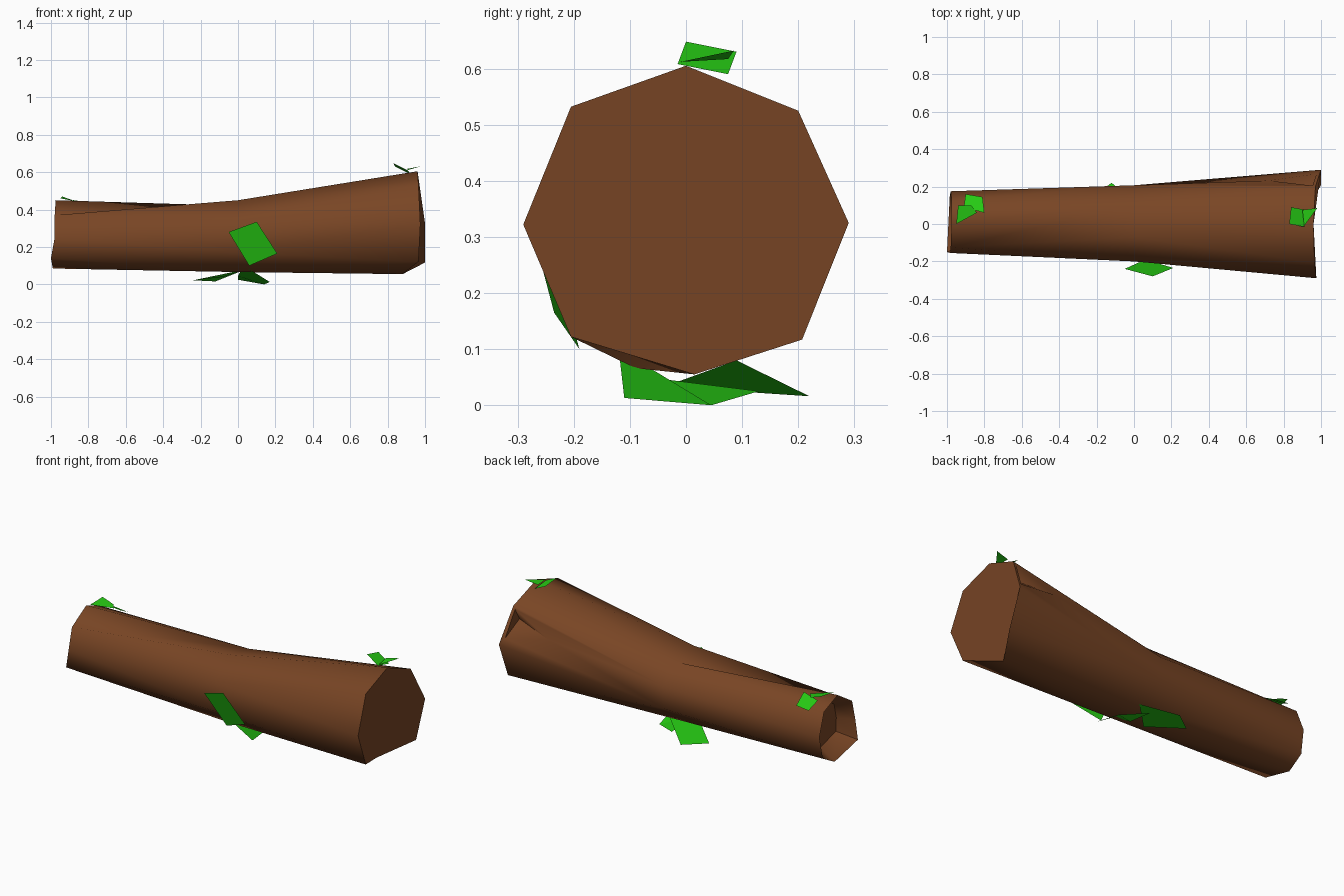
import bpy, math


def material(name, col):
    m = bpy.data.materials.new(name)
    m.diffuse_color = (*col, 1)
    return m


bark = material("bark brown", (0.19, 0.06, 0.018))
leaf_green = material("leaf green", (0.02, 0.6, 0.007))


def make(name, verts, faces, mat):
    me = bpy.data.meshes.new(name)
    me.from_pydata(verts, [], faces)
    me.materials.append(mat)
    ob = bpy.data.objects.new(name, me)
    bpy.context.collection.objects.link(ob)
    return ob


# Log sections, eight points each, from the top round via the back:
# hollow floor, narrow end, twisted waist, wide end
narrow = [(-0.975, 0.0, 0.45), (-0.975, 0.125, 0.40), (-0.98, 0.175, 0.27),
          (-0.985, 0.15, 0.14), (-0.99, 0.05, 0.085), (-1.0, -0.15, 0.14),
          (-0.98, -0.155, 0.25), (-0.98, -0.125, 0.37)]
floor = [(-0.89, 0.01 + 0.72 * (y - 0.01), 0.27 + 0.72 * (z - 0.27))
         for x, y, z in narrow]
waist = [(0, y, z) for y, z in [(0.10, 0.42), (0.207, 0.32), (0.207, 0.19),
                                (0.085, 0.08), (-0.09, 0.066), (-0.20, 0.17),
                                (-0.20, 0.34), (-0.07, 0.45)]]
wide = [(0.96, 0, 0.605), (0.97, 0.20, 0.525), (1.0, 0.29, 0.325),
        (1.0, 0.207, 0.117), (0.88, 0.015, 0.055), (0.965, -0.205, 0.122),
        (0.975, -0.29, 0.322), (0.965, -0.205, 0.532)]
verts = floor + narrow + waist + wide
P, Q, A, B = 32, 33, 34, 35         # torn notch: tip, pit, two rim corners
verts += [(0.72, 0.232, 0.405), (0.955, 0.165, 0.44),
          (0.955, 0.205, 0.51), (0.975, 0.268, 0.36)]

faces = [tuple(range(8)), tuple(reversed(range(24, 32)))]
for s in range(3):
    for k in range(8):
        n = (k + 1) % 8
        a, b, c, d = 8 * s + k, 8 * s + n, 8 * s + 8 + n, 8 * s + 8 + k
        if (s, k) == (2, 1):        # notch at the back of the wide end
            faces += [(a, P, b), (b, P, B, c), (a, d, A, P), (d, c, B, A),
                      (P, Q, B), (P, A, Q), (Q, A, B)]
        elif s == 2 or (s, k) == (1, 7):
            faces += [(a, d, c), (a, c, b)]
        else:
            faces += [(a, d, b), (b, d, c)]
log = make("log", verts, faces, bark)
bpy.context.view_layer.objects.active = log
log.select_set(True)
bpy.ops.object.shade_smooth_by_angle(angle=math.radians(58))

# Thin single-sheet leaves
leaves = {
    "front_leaf": [(-0.05, -0.24, 0.28), (0.06, -0.19, 0.10),
                   (0.21, -0.235, 0.165), (0.10, -0.28, 0.335)],
    "under_leaf_front": [(0.03, -0.12, 0.10), (0.17, -0.11, 0.013),
                         (0.14, 0.045, 0.0), (0.0, -0.03, 0.045)],
    "under_leaf_fold": [(0.0, -0.03, 0.045), (0.14, 0.045, 0.0),
                        (0.0, 0.13, 0.025)],
    "under_leaf_back": [(-0.24, 0.13, 0.022), (-0.08, -0.02, 0.04),
                        (0.04, 0.09, 0.08), (-0.12, 0.22, 0.016)],
    "wide_end_leaf": [(0.83, 0.0, 0.648), (0.91, -0.015, 0.608),
                      (0.92, 0.075, 0.59), (0.84, 0.09, 0.63)],
    "wide_end_leaf_tip": [(0.91, -0.01, 0.612), (0.98, 0.085, 0.632),
                          (0.90, 0.075, 0.617)],
    "narrow_end_leaf": [(-0.95, 0.0, 0.46), (-0.84, 0.06, 0.445),
                        (-0.87, 0.10, 0.445), (-0.94, 0.10, 0.47)],
    "narrow_end_leaf_back": [(-0.91, 0.09, 0.435), (-0.80, 0.06, 0.445),
                             (-0.81, 0.145, 0.40), (-0.90, 0.16, 0.40)],
}
for name, pts in leaves.items():
    make(name, pts, [tuple(range(len(pts)))], leaf_green)
